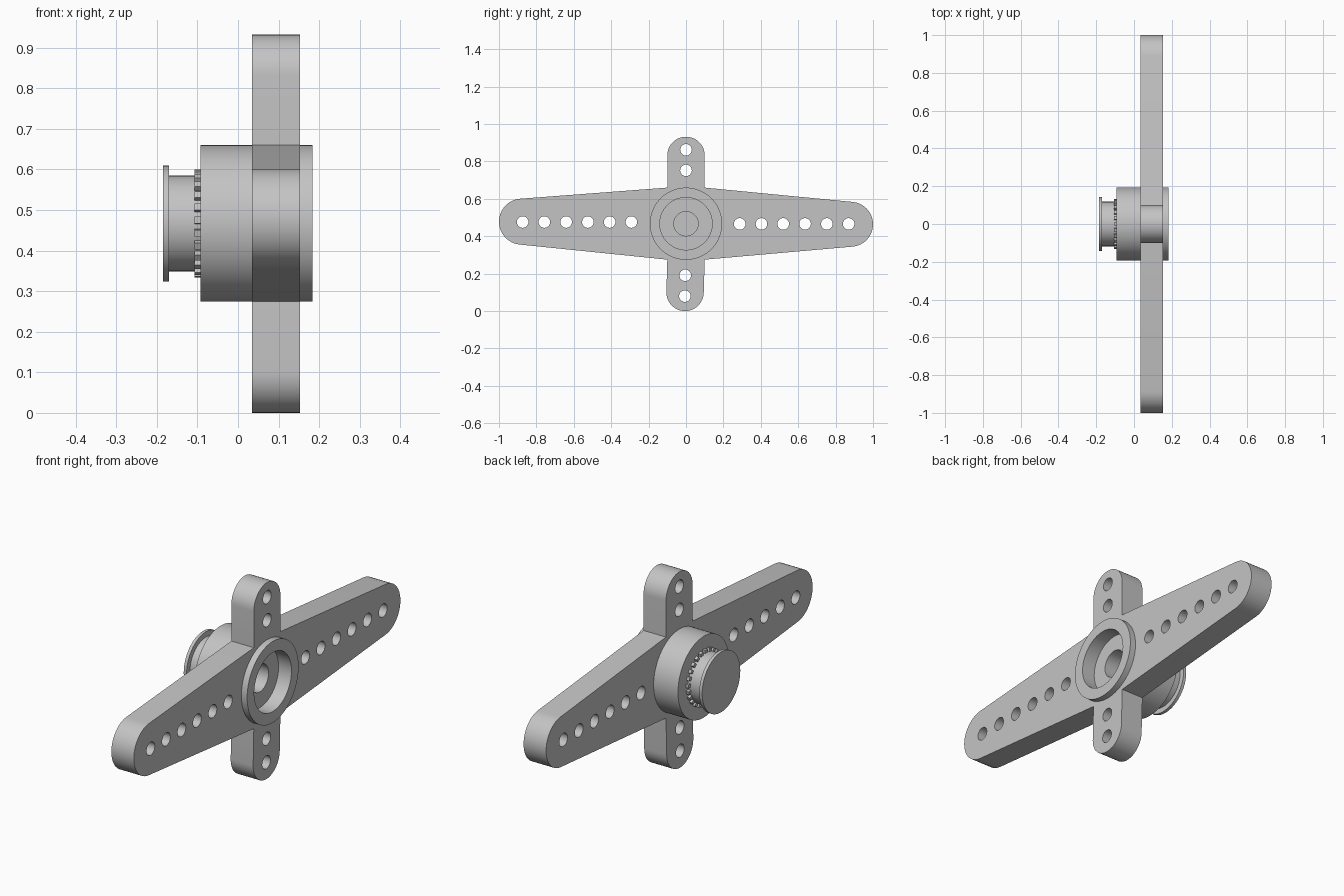
import bpy
import bmesh
from math import cos, sin, pi, radians
from mathutils import Matrix, Vector

if "Cube" in bpy.data.objects:
    bpy.data.objects.remove(bpy.data.objects["Cube"], do_unlink=True)

AXIS_Z = 0.467  # height of the hub axis, which runs along x

grey = bpy.data.materials.new("grey plastic")
grey.diffuse_color = (0.55, 0.55, 0.55, 1)
grey.use_nodes = True
grey.node_tree.nodes["Principled BSDF"].inputs["Base Color"].default_value = (0.55, 0.55, 0.55, 1)


def finish(obj):
    obj.data.materials.clear()
    obj.data.materials.append(grey)
    bpy.ops.object.select_all(action='DESELECT')
    obj.select_set(True)
    bpy.context.view_layer.objects.active = obj
    bpy.ops.object.shade_smooth_by_angle(angle=radians(30))


def add_mesh(name, bm):
    bmesh.ops.remove_doubles(bm, verts=bm.verts, dist=0.0001)
    bmesh.ops.recalc_face_normals(bm, faces=bm.faces)
    mesh = bpy.data.meshes.new(name)
    bm.to_mesh(mesh)
    bm.free()
    obj = bpy.data.objects.new(name, mesh)
    bpy.context.collection.objects.link(obj)
    finish(obj)


def arc(y, z, radius, start, end, steps=24):
    angles = [radians(start + (end - start) * i / steps) for i in range(steps + 1)]
    return [(y + radius * cos(a), z + radius * sin(a)) for a in angles]


def lathe(name, profile):
    """Revolve (x, radius) points about the hub axis."""
    bm = bmesh.new()
    verts = [bm.verts.new((x, 0, AXIS_Z + r)) for x, r in profile]
    edges = [bm.edges.new(pair) for pair in zip(verts, verts[1:])]
    bmesh.ops.spin(bm, geom=verts + edges, cent=(0, 0, AXIS_Z), axis=(1, 0, 0),
                   angle=2 * pi, steps=72)
    add_mesh(name, bm)


# Four-armed horn: rounded outline with drilled holes, given thickness along x
outline = (arc(0.88, 0.464, 0.12, -85, 85) + [(0.1, 0.66)]
           + arc(0, 0.832, 0.1, 0, 180) + [(-0.1, 0.66)]
           + arc(-0.877, 0.478, 0.123, 95, 265) + [(-0.1, 0.275)]
           + arc(-0.005, 0.1, 0.1, 180, 360) + [(0.1, 0.275)])
hole_centres = [(0.287 + 0.1165 * i, 0.466) for i in range(6)]
hole_centres += [(-0.292 - 0.1163 * i, 0.476) for i in range(6)]
hole_centres += [(0, 0.862), (0, 0.752), (-0.004, 0.191), (-0.006, 0.08)]
loops = [outline, arc(0, AXIS_Z, 0.17, 0, 360, 72)[:-1]]
loops += [arc(y, z, 0.031, 0, 360)[:-1] for y, z in hole_centres]

curve = bpy.data.curves.new("horn_arms", 'CURVE')
curve.dimensions = '2D'
curve.fill_mode = 'BOTH'
curve.extrude = 0.059
for loop in loops:
    spline = curve.splines.new('POLY')
    spline.points.add(len(loop) - 1)
    for point, (y, z) in zip(spline.points, loop):
        point.co = (y, z, 0, 1)
    spline.use_cyclic_u = True
source = bpy.data.objects.new("horn_outline", curve)
bpy.context.collection.objects.link(source)
bpy.context.view_layer.update()
bm = bmesh.new()
bm.from_mesh(source.to_mesh())
source.to_mesh_clear()
bpy.data.objects.remove(source)
# Stand the flat outline upright, facing along x
bm.transform(Matrix(((0, 0, 1, 0.094), (1, 0, 0, 0), (0, 1, 0, 0), (0, 0, 0, 1))))
add_mesh("horn_arms", bm)

# Hub with a stepped recess open on the +x side
lathe("hub", [(-0.093, 0.1), (-0.093, 0.193), (0.183, 0.193), (0.183, 0.14),
              (0.115, 0.14), (0.115, 0.065), (-0.05, 0.065), (-0.05, 0)])

# Output shaft with a flanged end
lathe("shaft", [(-0.06, 0), (-0.06, 0.118), (-0.17, 0.118), (-0.17, 0.143),
                (-0.185, 0.143), (-0.185, 0)])

# Ring of spline teeth between shaft and hub
TEETH = 25
bm = bmesh.new()
for i in range(TEETH):
    turn = Matrix.Rotation(2 * pi * i / TEETH, 4, 'X')
    place = Matrix.Translation((-0.098, 0, AXIS_Z)) @ turn @ Matrix.Translation((0, 0, 0.123))
    size = Matrix.Diagonal(Vector((0.018, 0.017, 0.02, 1)))
    bmesh.ops.create_cube(bm, size=1, matrix=place @ size)
add_mesh("spline_teeth", bm)
